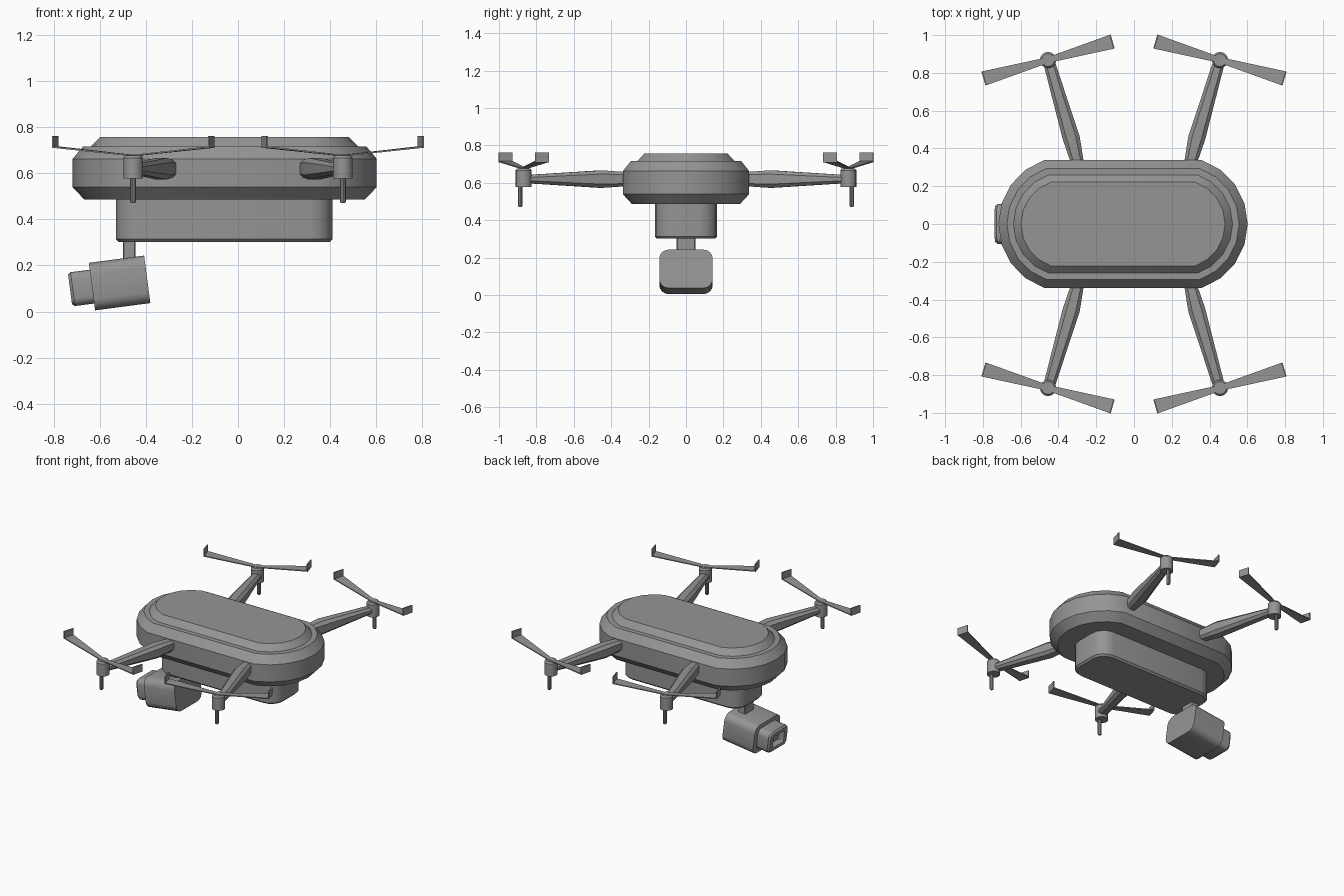
import bpy, bmesh
from math import cos, sin, pi, radians
from mathutils import Matrix, Vector

cube = bpy.data.objects.get("Cube")
if cube:
    bpy.data.objects.remove(cube)

grey = bpy.data.materials.new("mid_grey")
grey.use_nodes = True
grey.diffuse_color = (0.3, 0.3, 0.3, 1)
grey.node_tree.nodes["Principled BSDF"].inputs["Base Color"].default_value = (0.3, 0.3, 0.3, 1)


def loft(name, rings, matrix=Matrix()):
    """Skin a list of equal-length point rings and cap both ends."""
    bm = bmesh.new()
    loops = [[bm.verts.new(matrix @ Vector(p)) for p in ring] for ring in rings]
    n = len(loops[0])
    for a, b in zip(loops, loops[1:]):
        for i in range(n):
            j = (i + 1) % n
            bm.faces.new((a[i], a[j], b[j], b[i]))
    bm.faces.new(loops[0][::-1])
    bm.faces.new(loops[-1])
    bmesh.ops.recalc_face_normals(bm, faces=bm.faces)
    mesh = bpy.data.meshes.new(name)
    bm.to_mesh(mesh)
    bm.free()
    mesh.materials.append(grey)
    obj = bpy.data.objects.new(name, mesh)
    bpy.context.collection.objects.link(obj)
    bpy.ops.object.select_all(action='DESELECT')
    obj.select_set(True)
    bpy.context.view_layer.objects.active = obj
    bpy.ops.object.shade_smooth_by_angle(angle=radians(30))
    return obj


def rounded(hw, hh, r, n=4):
    """Rounded rectangle; n=1 gives plain chamfers."""
    pts = []
    for k, (sx, sy) in enumerate([(1, 1), (-1, 1), (-1, -1), (1, -1)]):
        for i in range(n + 1):
            a = (k + i / n) * pi / 2
            pts.append((sx * (hw - r) + r * cos(a), sy * (hh - r) + r * sin(a)))
    return pts


def stadium(r):
    """Faceted capsule outline with flat long sides."""
    right = [(0.31 + r * cos(radians(a)), r * 1.015 * sin(radians(a))) for a in range(-72, 73, 18)]
    return right + [(-x, -y) for x, y in right]


def disc(r, n):
    return [(r * cos(2 * pi * i / n), r * sin(2 * pi * i / n)) for i in range(n)]


def flat(points, z, x=0, y=0):
    return [(px + x, py + y, z) for px, py in points]


# Main hull with chamfered rim and raised lid
hull = [(0.30, 0.487), (0.35, 0.54), (0.35, 0.663), (0.305, 0.717),
        (0.27, 0.717), (0.23, 0.757)]
loft("hull", [flat(stadium(r), z, -0.058) for r, z in hull])

# Battery box under the hull
box = [(0.012, 0.302), (0, 0.314), (0, 0.50)]
loft("belly_box", [flat(rounded(0.47 - d, 0.167 - d, 0.1 - d), z, -0.06) for d, z in box])

# Camera hanger
loft("camera_hanger", [flat(rounded(0.028, 0.05, 0.005, 1), z, -0.472) for z in (0.2, 0.31)])

# Tilted camera body and recessed lens housing, lofted along local x
tilt = Matrix.Translation((-0.514, 0, 0.124)) @ Matrix.Rotation(radians(-7.5), 4, 'Y')


def across(points, x):
    return [(x, y, z) for y, z in points]


loft("camera_body", [across(rounded(0.143, 0.104, 0.05), x) for x in (0.121, -0.121)], tilt)
lens = [(0.105, 0.074, 0.035, -0.1), (0.105, 0.074, 0.035, -0.205),
        (0.095, 0.064, 0.025, -0.217), (0.062, 0.042, 0.006, -0.217),
        (0.05, 0.034, 0.004, -0.18)]
loft("lens_housing", [across(rounded(w, h, r), x) for w, h, r, x in lens], tilt)

# Four rotor units, mirrored in x and y
HUB_X, HUB_Y = 0.455, 0.868
arm = [(0.295, 0.24, 0.033, 0.038), (0.303, 0.34, 0.034, 0.039),
       (0.332, 0.455, 0.044, 0.047), (0.448, 0.85, 0.03, 0.022)]
for side, sx in (("left", 1), ("right", -1)):
    for end, sy in (("front", -1), ("back", 1)):
        tag = end + "_" + side
        flip = Matrix.Diagonal((sx, sy, 1, 1))

        # Arm swelling near the hull and narrowing to the motor
        loft("arm_" + tag, [[(x + u, y - 0.25 * u, 0.62 + v) for u, v in rounded(w, h, w * 0.45, 1)]
                            for x, y, w, h in arm], flip)
        # Motor and landing pin
        loft("motor_" + tag, [flat(disc(r, 16), z, HUB_X, HUB_Y) for r, z in
                              [(0.043, 0.577), (0.043, 0.667), (0.034, 0.678)]], flip)
        loft("landing_pin_" + tag, [flat(disc(r, 10), z, HUB_X, HUB_Y + 0.018) for r, z in
                                    [(0.009, 0.472), (0.013, 0.478), (0.013, 0.6)]], flip)

        # Two rising blades with upturned tips
        for k, name in enumerate(("inner", "outer")):
            turn = flip @ Matrix.Translation((HUB_X, HUB_Y, 0)) @ \
                Matrix.Rotation(radians(-16 + 180 * k), 4, 'Z')
            blade = [(0, 0.015, 0.674, 0.68), (-0.347, 0.038, 0.71, 0.717),
                     (-0.356, 0.038, 0.71, 0.717)]
            loft("blade_" + name + "_" + tag,
                 [[(x, -w, a), (x, w, a), (x, w, b), (x, -w, b)] for x, w, a, b in blade], turn)
            loft("blade_tip_" + name + "_" + tag,
                 [[(x, -0.038, 0.712), (x, 0.038, 0.712), (x, 0.038, 0.763), (x, -0.038, 0.763)]
                  for x in (-0.349, -0.356)], turn)
